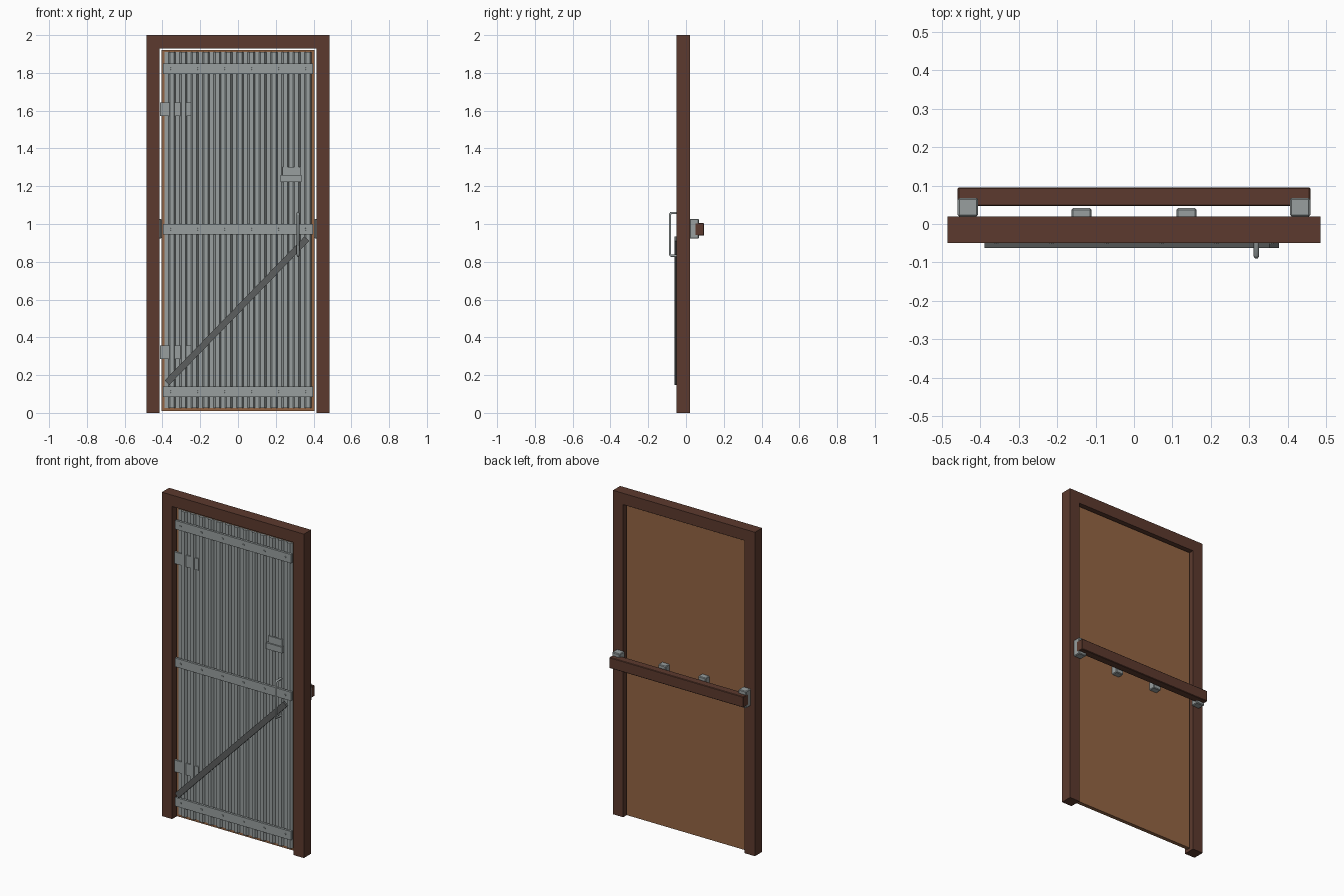
import bpy, bmesh, math
from mathutils import Vector, Matrix

cube = bpy.data.objects.get("Cube")
if cube:
    bpy.data.objects.remove(cube, do_unlink=True)


def material(name, rgb):
    # sRGB bytes to linear
    lin = [((c / 255 + 0.055) / 1.055) ** 2.4 for c in rgb]
    m = bpy.data.materials.new(name)
    m.use_nodes = True
    m.diffuse_color = (*lin, 1)
    m.node_tree.nodes["Principled BSDF"].inputs["Base Color"].default_value = (*lin, 1)
    return m


DARK_WOOD = material("dark_wood", (92, 58, 46))
PANEL_WOOD = material("panel_wood", (148, 101, 68))
STEEL = material("grey_steel", (152, 159, 159))
DARK_STEEL = material("dark_steel", (92, 95, 95))


def finish(name, bm, mat, bevel=0):
    bmesh.ops.recalc_face_normals(bm, faces=bm.faces)
    mesh = bpy.data.meshes.new(name)
    bm.to_mesh(mesh)
    bm.free()
    mesh.materials.append(mat)
    ob = bpy.data.objects.new(name, mesh)
    bpy.context.collection.objects.link(ob)
    if bevel:
        mod = ob.modifiers.new("bevel", 'BEVEL')
        mod.width, mod.segments = bevel, 1
    return ob


def box(name, xs, ys, zs, mat, bevel=0):
    lo, hi = Vector((xs[0], ys[0], zs[0])), Vector((xs[1], ys[1], zs[1]))
    bm = bmesh.new()
    bmesh.ops.create_cube(bm, size=1)
    bmesh.ops.scale(bm, vec=hi - lo, verts=bm.verts)
    bmesh.ops.translate(bm, vec=(lo + hi) / 2, verts=bm.verts)
    return finish(name, bm, mat, bevel)


def prism(name, points, offset, mat):
    # closed profile pushed along an offset
    bm = bmesh.new()
    face = bm.faces.new([bm.verts.new(p) for p in points])
    out = bmesh.ops.extrude_face_region(bm, geom=[face])
    moved = [g for g in out["geom"] if isinstance(g, bmesh.types.BMVert)]
    bmesh.ops.translate(bm, vec=offset, verts=moved)
    return finish(name, bm, mat)


# Door frame: one upside-down U
outer, inner, top, head = 0.485, 0.415, 2.0, 1.93
outline = [(-outer, 0), (-outer, top), (outer, top), (outer, 0),
           (inner, 0), (inner, head), (-inner, head), (-inner, 0)]
prism("door_frame", [(x, -0.05, z) for x, z in outline], (0, 0.07, 0), DARK_WOOD)

# Wooden door leaf
box("door_panel", (-0.405, 0.405), (-0.02, 0.003), (0.01, 1.92), PANEL_WOOD)

# Corrugated sheet on the front
ribs, width = 13, 0.78
pitch = width / ribs
valley, crest = -0.022, -0.036
profile = [(-width / 2, -0.018)]
for i in range(ribs):
    x = -width / 2 + i * pitch
    for t, y in ((0, valley), (0.35, valley), (0.5, crest), (0.85, crest)):
        profile.append((x + t * pitch, y))
profile += [(width / 2, valley), (width / 2, -0.018)]
prism("corrugated_sheet", [(x, y, 0.025) for x, y in profile], (0, 0, 1.885), STEEL)

# Cross straps with bolts
for label, z in (("bottom", 0.112), ("middle", 0.972), ("top", 1.822)):
    box(label + "_strap", (-0.397, 0.397), (-0.048, -0.034), (z - 0.027, z + 0.027), STEEL)
    bm = bmesh.new()
    for i in range(6):
        place = Matrix.Translation((-0.358 + i * 0.143, -0.049, z)) @ Matrix.Rotation(math.pi / 2, 4, 'X')
        bmesh.ops.create_cone(bm, cap_ends=True, segments=6, radius1=0.007,
                              radius2=0.006, depth=0.005, matrix=place)
    finish(label + "_strap_bolts", bm, STEEL)

# Hinges
for label, z in (("lower", 0.322), ("upper", 1.607)):
    box(label + "_hinge", (-0.414, -0.25), (-0.03, -0.015), (z - 0.036, z + 0.036), STEEL)

# Diagonal brace
start, end = Vector((-0.376, 0, 0.16)), Vector((0.364, 0, 0.922))
along = (end - start).normalized()
side = Vector((-along.z, 0, along.x)) * 0.017
corners = [start + side, start - side, end - side, end + side]
prism("diagonal_brace", [c + Vector((0, -0.062, 0)) for c in corners], (0, 0.014, 0), DARK_STEEL)

# Latch
box("latch_plate", (0.235, 0.33), (-0.04, -0.03), (1.24, 1.302), STEEL)
box("latch_bar", (0.225, 0.335), (-0.048, -0.03), (1.222, 1.26), STEEL)

# Pull handle
curve = bpy.data.curves.new("pull_handle", 'CURVE')
curve.dimensions = '3D'
curve.bevel_depth, curve.bevel_resolution = 0.007, 1
curve.use_fill_caps = True
spline = curve.splines.new('POLY')
path = [(-0.025, 0.832), (-0.08, 0.832), (-0.084, 0.838),
        (-0.084, 1.052), (-0.08, 1.058), (-0.025, 1.058)]
spline.points.add(len(path) - 1)
for p, (y, z) in zip(spline.points, path):
    p.co = (0.318, y, z, 1)
curve.materials.append(STEEL)
bpy.context.collection.objects.link(bpy.data.objects.new("pull_handle", curve))

# Locking bar and its holders on the back
box("locking_bar", (-0.458, 0.458), (0.047, 0.095), (0.938, 1.005), DARK_WOOD, 0.003)
for s, label in ((-1, "right"), (1, "left")):
    box(label + "_bar_holder", sorted((s * 0.405, s * 0.458)), (0.02, 0.068),
        (0.922, 1.027), STEEL, 0.004)
    box(label + "_bar_clip", sorted((s * 0.11, s * 0.163)), (0.0, 0.041),
        (0.922, 1.02), STEEL, 0.004)
